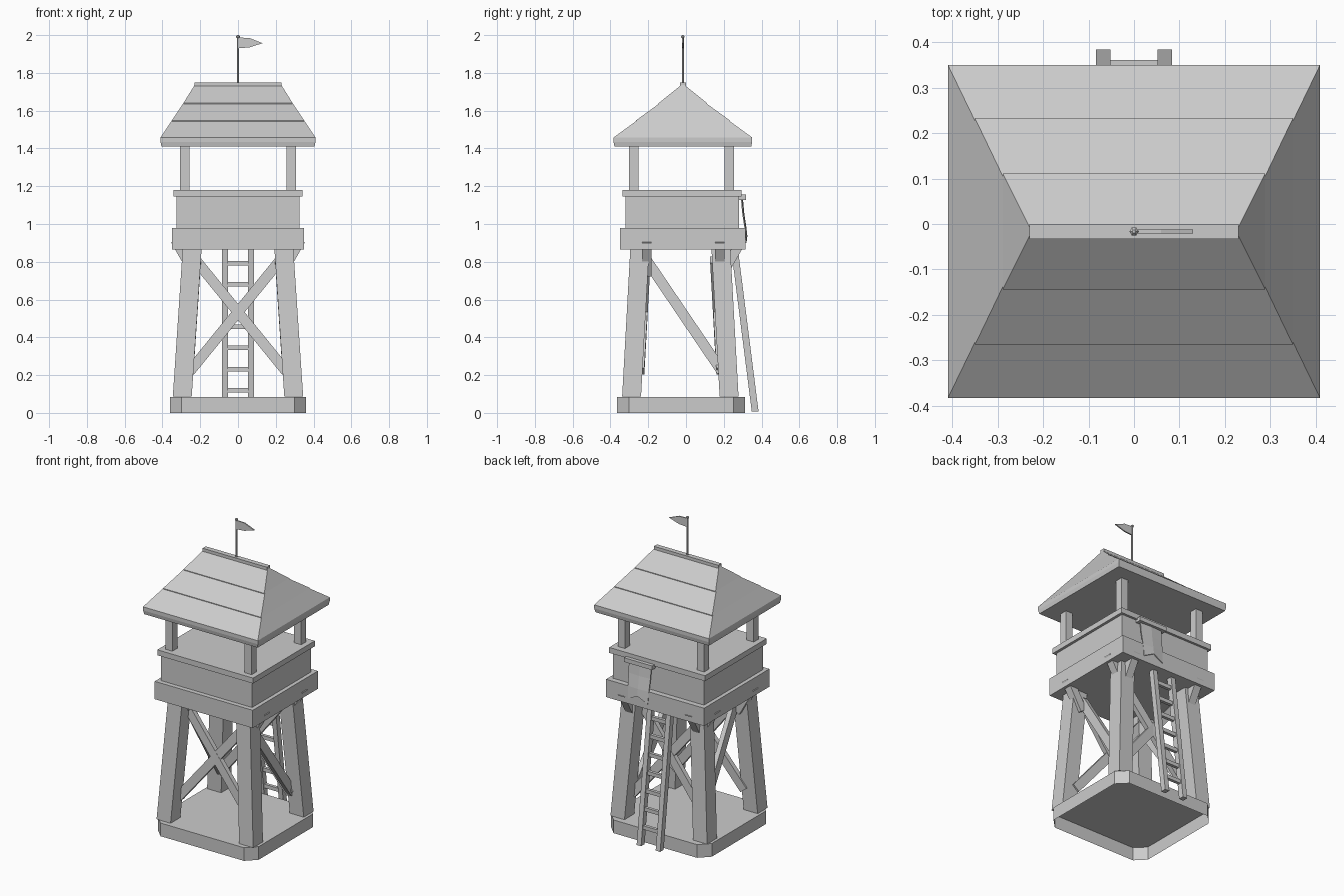
import bpy, bmesh, math
from mathutils import Vector, Matrix

if "Cube" in bpy.data.objects:
    bpy.data.objects.remove(bpy.data.objects["Cube"], do_unlink=True)

grey = bpy.data.materials.new("plain grey")
grey.use_nodes = True
COLOUR = (0.6, 0.6, 0.6, 1)
grey.diffuse_color = COLOUR
next(n for n in grey.node_tree.nodes if n.type == 'BSDF_PRINCIPLED').inputs["Base Color"].default_value = COLOUR

CY = -0.02  # depth centre of the tower body


def finish(name, bm):
    bmesh.ops.recalc_face_normals(bm, faces=bm.faces[:])
    mesh = bpy.data.meshes.new(name)
    bm.to_mesh(mesh)
    bm.free()
    mesh.materials.append(grey)
    ob = bpy.data.objects.new(name, mesh)
    bpy.context.collection.objects.link(ob)
    return ob


def loft(name, rings, bottom=True):
    """Skin a stack of equal-sized point rings and cap the ends."""
    bm = bmesh.new()
    loops = [[bm.verts.new(p) for p in ring] for ring in rings]
    n = len(loops[0])
    for a, b in zip(loops, loops[1:]):
        for i in range(n):
            j = (i + 1) % n
            bm.faces.new((a[i], a[j], b[j], b[i]))
    bm.faces.new(loops[-1])
    if bottom:
        bm.faces.new(loops[0][::-1])
    return finish(name, bm)


def rect(cx, cy, hx, hy, z):
    return [(cx + sx * hx, cy + sy * hy, z) for sx, sy in ((-1, -1), (1, -1), (1, 1), (-1, 1))]


def block(name, x, y, z):
    """Axis-aligned box from three (low, high) ranges."""
    cx, cy, hx, hy = sum(x) / 2, sum(y) / 2, (x[1] - x[0]) / 2, (y[1] - y[0]) / 2
    return loft(name, [rect(cx, cy, hx, hy, h) for h in z])


def beam(name, p, q, width, thick, normal):
    """Straight timber from p to q; thick is measured along normal."""
    p, q = Vector(p), Vector(q)
    d = (q - p).normalized()
    n = Vector(normal)
    n = (n - d * n.dot(d)).normalized()
    s = d.cross(n)
    m = Matrix((s * width, n * thick, d * (q - p).length)).transposed().to_4x4()
    m.translation = (p + q) / 2
    bm = bmesh.new()
    bmesh.ops.create_cube(bm, size=1, matrix=m)
    return finish(name, bm)


# Chamfered base, open underneath
def octagon(z, hx=0.36, hy=0.339, c=0.062):
    pts = []
    for sx, sy, first in ((1, -1, 1), (1, 1, 0), (-1, 1, 1), (-1, -1, 0)):
        pair = [(sx * (hx - c), sy * hy), (sx * hx, sy * (hy - c))]
        pts += pair if first else pair[::-1]
    return [(x, y - 0.026, z) for x, y in pts]


loft("base", [octagon(0), octagon(0.085)], bottom=False)

# Leaning legs
Z0, Z1 = 0.087, 0.9
LEG_Y = -0.03


def leg_offset(z):
    t = (z - Z0) / (0.865 - Z0)
    return 0.295 - 0.052 * t, 0.258 - 0.043 * t


for sx, side in ((-1, "right"), (1, "left")):
    for sy, end in ((-1, "front"), (1, "back")):
        rings = []
        for z in (Z0, Z1):
            ox, oy = leg_offset(z)
            rings.append(rect(sx * ox, LEG_Y + sy * oy, 0.05, 0.05, z))
        loft(f"{end}_{side}_leg", rings)

# Cross braces on the front and back, single diagonals on the sides
LOW, HIGH = 0.22, 0.81
for sy, end in ((-1, "front"), (1, "back")):
    for sx, side in ((-1, "right"), (1, "left")):
        y0, y1 = (LEG_Y + sy * (leg_offset(z)[1] - 0.045) for z in (LOW, HIGH))
        beam(f"{end}_brace_{side}", (sx * 0.255, y0, LOW), (-sx * 0.225, y1, HIGH), 0.055, 0.03, (0, 1, 0))
for sx, side in ((-1, "right"), (1, "left")):
    x0, x1 = (sx * (leg_offset(z)[0] - 0.035) for z in (LOW, HIGH))
    beam(f"{side}_diagonal_brace", (x0, 0.19, LOW), (x1, -0.21, HIGH), 0.055, 0.03, (1, 0, 0))

# Platform, parapet and rail
block("platform", (-0.35, 0.35), (-0.35, 0.315), (0.865, 0.98))
block("parapet", (-0.325, 0.325), (-0.32, 0.28), (0.98, 1.145))
block("parapet_rail", (-0.342, 0.342), (-0.335, 0.295), (1.145, 1.18))

# Slanted brackets below the platform, tips just breaking through its faces
for s, side in ((-1, "right"), (1, "left")):
    for y in (-0.207, 0.178):
        beam(f"{side}_bracket", (s * 0.23, y, 0.735), (s * 0.333, y, 0.915), 0.05, 0.05, (s, 0, 0))
    beam(f"back_bracket_{side}", (s * 0.24, 0.193, 0.735), (s * 0.24, 0.296, 0.915), 0.05, 0.05, (0, 1, 0))

# Roof posts
for s, side in ((-1, "right"), (1, "left")):
    for y, end in ((-0.276, "front"), (0.23, "back")):
        loft(f"{end}_{side}_post", [rect(s * 0.283, y, 0.025, 0.025, z) for z in (1.18, 1.42)])

# Hipped roof: eave board, then three overlapping shingle courses
RY = -0.0165
loft("eave", [rect(0, RY, hx, hy, z) for hx, hy, z in
              ((0.405, 0.362, 1.41), (0.41, 0.367, 1.435), (0.41, 0.367, 1.458))])
courses = [(0.41, 0.367, 1.458), (0.35, 0.249, 1.548), (0.289, 0.128, 1.64), (0.23, 0.016, 1.735)]
for i, (low, high) in enumerate(zip(courses, courses[1:])):
    lip = 0.008 if i else 0
    loft(f"roof_course_{i + 1}", [rect(0, RY, low[0], low[1], low[2] - lip),
                                  rect(0, RY, low[0], low[1], low[2]),
                                  rect(0, RY, high[0], max(high[1] - 0.006, 0.01), high[2])])
block("ridge_cap", (-0.23, 0.23), (RY - 0.016, RY + 0.016), (1.728, 1.75))


# Flagpole with a small finial, and a pennant
def hexagon(r, z):
    return [(r * math.cos(i * math.pi / 3), RY + r * math.sin(i * math.pi / 3), z) for i in range(6)]


loft("flagpole", [hexagon(r, z) for r, z in
                  ((0.006, 1.745), (0.006, 1.985), (0.01, 1.988), (0.01, 1.994), (0.004, 2.0))])
pennant = [(0, 1.93), (0.06, 1.935), (0.13, 1.957), (0.06, 1.985), (0, 1.987)]
loft("pennant", [[(x, y, z) for x, z in pennant] for y in (RY - 0.004, RY + 0.004)])


# Ladder leaning under the back of the platform
def ladder_y(z):
    return 0.367 - 0.127 * z


for s, side in ((-1, "right"), (1, "left")):
    loft(f"ladder_rail_{side}", [rect(s * 0.068, ladder_y(z), 0.016, 0.018, z) for z in (0.008, 0.88)])
for i in range(7):
    z = 0.12 + 0.112 * i
    y = ladder_y(z)
    block("ladder_rung", (-0.06, 0.06), (y - 0.01, y + 0.01), (z - 0.012, z + 0.012))

# Hanging banner on the back of the parapet
BX = 0.12
block("banner_rod", (BX - 0.1, BX + 0.1), (0.28, 0.318), (1.128, 1.155))
bm = bmesh.new()
rows = []
for w, y, z, notch in ((0.08, 0.297, 1.13, 0), (0.078, 0.303, 1.06, 0), (0.075, 0.315, 0.98, 0),
                       (0.07, 0.32, 0.9, 0.035)):
    rows.append([bm.verts.new((BX + k * w, y + (0.005 if k == 0 else 0), z + (notch if k == 0 else 0)))
                 for k in (-1, 0, 1)])
for a, b in zip(rows, rows[1:]):
    for i in range(2):
        bm.faces.new((a[i], a[i + 1], b[i + 1], b[i]))
banner = finish("banner", bm)
banner.modifiers.new("thickness", 'SOLIDIFY').thickness = 0.006
